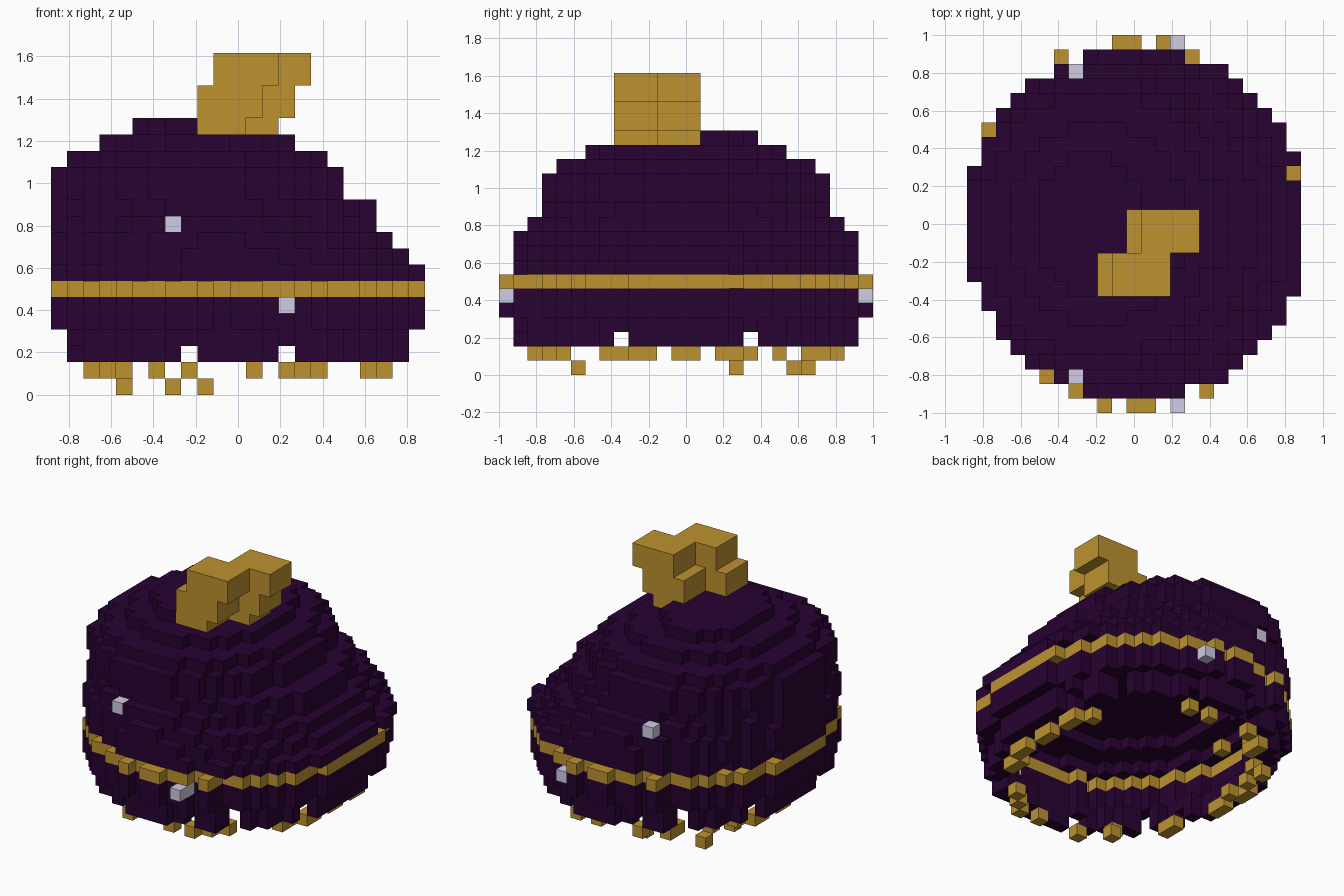
import bpy, bmesh
from math import atan2, hypot, sin
from mathutils import Vector

V = 2 / 26  # size of one block
if "Cube" in bpy.data.objects:
    bpy.data.objects.remove(bpy.data.objects["Cube"])


def material(name, rgb):
    m = bpy.data.materials.new(name)
    m.use_nodes = True
    m.diffuse_color = (*rgb, 1)
    m.node_tree.nodes["Principled BSDF"].inputs["Base Color"].default_value = (*rgb, 1)
    return m


purple = material("dark purple", (0.021, 0.0006, 0.031))
gold = material("old gold", (0.51, 0.29, 0.03))
silver = material("pale silver", (0.64, 0.61, 0.78))

DIRS = [Vector(d) for d in ((1, 0, 0), (-1, 0, 0), (0, 1, 0), (0, -1, 0), (0, 0, 1), (0, 0, -1))]
PLEAT = 0.03


def step(c, d):
    return (c[0] + int(d.x), c[1] + int(d.y), c[2] + int(d.z))


def disc(left, right, depth, k, pleat=0):
    """Blocks of one oval layer, optionally with a pleated edge.
    x blocks centre on integers, y blocks on halves."""
    cx, rx = (left + right) / 2, (right - left) / 2
    return {(i, j, k) for i in range(-11, 12) for j in range(-13, 13)
            if hypot((i - cx) / rx, (j + 0.5) / (depth + 0.1))
            <= 1 + pleat * sin(32 * atan2(j + 0.5, i))}


def box(x0, x1, y0, y1, z0, z1):
    return {(i, j, k) for i in range(x0, x1) for j in range(y0, y1) for k in range(z0, z1)}


# Pleated skirt, narrower at the rim
shell = set()
for k in range(2, 7):
    w, d = (10.6, 11.7) if k < 4 else (11.55, 12.45)
    shell |= disc(-w, w, d, k, PLEAT)

# Smooth dome: oval layers whose right-hand end tapers with height
LEFT = [11.5] * 7 + [10.5, 8.5, 6.5]
RIGHT = [12.1, 10.5, 9.5, 8.5, 8.5, 6.5, 6.5, 5.5, 3.5, 0.5]
DEPTH = [12, 11.8, 11.6, 11, 10, 10, 10, 9, 7, 5]
for n, (l, r, d) in enumerate(zip(LEFT, RIGHT, DEPTH)):
    shell |= disc(-l, r, d, n + 7)

# Shallow cavity, open at the bottom, with a stepped flat ceiling
CAVITY = [(9.5, 10.7)] * 2 + [(10.5, 11)] * 3 + [(9.5, 10.5), (8, 8)]
for n, (w, d) in enumerate(CAVITY):
    shell -= disc(-w, w, d, n + 2, PLEAT if n < 5 else 0)

# Notches in the lower rim
shell = {c for c in shell if not (c[2] == 2 and (abs(c[0]) == 3 or c[1] in (4, -5)))}
shell.discard((11, 3, 7))

# Band around the top of the skirt
band = {c for c in shell if c[2] == 6} | {(11, 3, 6)}

# Studs: two high ones, and two low ones set through the wall
studs = {(-4, 10, 10), (-4, -11, 10)} | box(3, 4, 11, 13, 5, 6) | box(3, 4, -13, -11, 5, 6)

# Fringe under the rim, with a few lower drops
oval = disc(-9.5, 9.5, 11, 1)
rim = {c for c in oval if any(step(c, d) not in oval for d in DIRS[:4])}
FX = {-9, -8, -7, -5, -3, 1, 3, 4, 5, 8, 9}
FY = {-11, -10, -9, -6, -5, -4, -3, -1, 0, 2, 3, 4, 6, 8, 9, 10}
fringe = {c for c in rim if c[0] in FX and c[1] in FY
          and not (c[0] == -9 and c[1] < -1) and not (c[0] in (4, 5) and c[1] > 0)}
fringe |= {(-5, 9, 1), (-7, 3, 0), (-7, 7, 0), (-4, -8, 0), (-2, 8, 0)}

# Stem: two leaning pillars side by side
stem = (box(-2, 1, -5, -2, 16, 17) | box(-2, 2, -5, -2, 17, 19) | box(-1, 3, -5, -2, 19, 21)
        | box(0, 3, -2, 1, 16, 17) | box(0, 4, -2, 1, 17, 19) | box(1, 5, -2, 1, 19, 21))

dome = shell - band - studs - stem
parts = [("dome", dome, purple), ("band", band, gold), ("fringe", fringe, gold),
         ("stem", stem, gold), ("studs", studs, silver)]
filled = set().union(*(cells for _, cells, _ in parts))

# Only the outward faces of the blocks are built
for name, cells, mat in parts:
    bm = bmesh.new()
    for c in sorted(cells):
        centre = Vector((c[0], c[1] + 0.5, c[2] + 0.5))
        for d in DIRS:
            if step(c, d) in filled:
                continue
            u = Vector((d.y, d.z, d.x))
            w = d.cross(u)
            corners = [centre + (d + u * a + w * b) / 2
                       for a, b in ((-1, -1), (1, -1), (1, 1), (-1, 1))]
            bm.faces.new([bm.verts.new(p * V) for p in corners])
    bmesh.ops.remove_doubles(bm, verts=bm.verts, dist=V / 100)
    mesh = bpy.data.meshes.new(name)
    bm.to_mesh(mesh)
    bm.free()
    mesh.materials.append(mat)
    bpy.context.collection.objects.link(bpy.data.objects.new(name, mesh))
